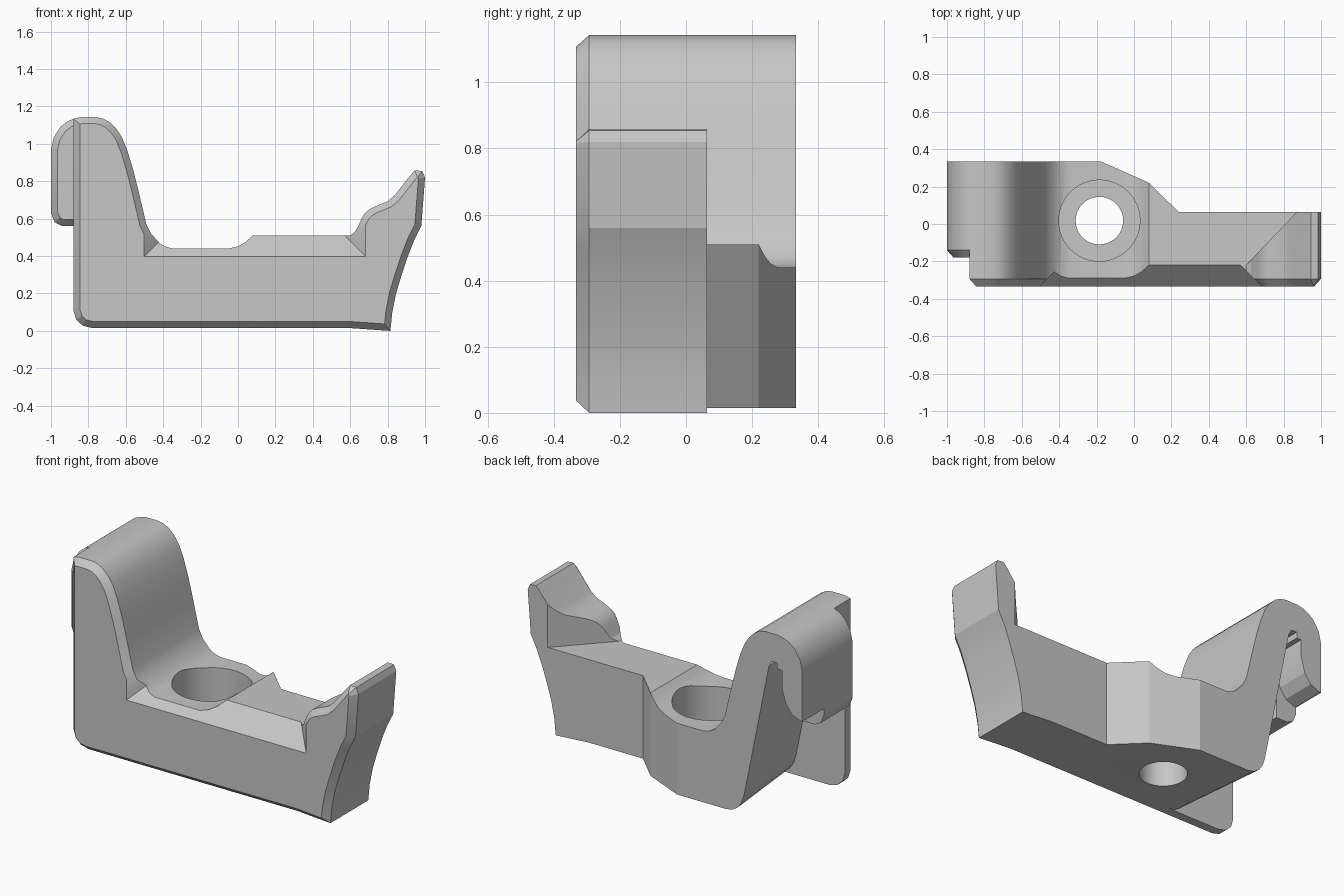
import bpy, bmesh, math

if "Cube" in bpy.data.objects:
    bpy.data.objects.remove(bpy.data.objects["Cube"], do_unlink=True)

grey = bpy.data.materials.new("plain grey")
grey.use_nodes = True
colour = (0.57, 0.57, 0.57, 1)
grey.diffuse_color = colour
grey.node_tree.nodes["Principled BSDF"].inputs["Base Color"].default_value = colour


def loft(name, loops):
    """Closed solid through matching loops of points."""
    bm = bmesh.new()
    rings = [[bm.verts.new(p) for p in loop] for loop in loops]
    n = len(rings[0])
    for a, b in zip(rings, rings[1:]):
        for i in range(n):
            j = (i + 1) % n
            bm.faces.new((a[i], a[j], b[j], b[i]))
    bm.faces.new(rings[0])
    bm.faces.new(rings[-1])
    bmesh.ops.recalc_face_normals(bm, faces=bm.faces)
    mesh = bpy.data.meshes.new(name)
    bm.to_mesh(mesh)
    bm.free()
    mesh.materials.append(grey)
    ob = bpy.data.objects.new(name, mesh)
    bpy.context.collection.objects.link(ob)
    return ob


def inset(pts, d):
    """Move a clockwise outline inwards by d."""
    out = []
    for i, (x, z) in enumerate(pts):
        px, pz = pts[i - 1]
        nx, nz = pts[(i + 1) % len(pts)]
        l1, l2 = math.hypot(x - px, z - pz), math.hypot(nx - x, nz - z)
        ax, az = (z - pz) / l1, (px - x) / l1
        bx, bz = (nz - z) / l2, (x - nx) / l2
        k = d / max(0.4, 1 + ax * bx + az * bz)
        out.append((x + k * (ax + bx), z + k * (az + bz)))
    return out


def side_loft(name, rings):
    """Loft x-z outlines placed along y."""
    return loft(name, [[(x, y, z) for x, z in pts] for pts, y in rings])


def chamfered(name, pts, front, back, edge=0.04):
    """Extrude an x-z outline along y with a chamfered front rim."""
    return side_loft(name, [(inset(pts, 0.035), front), (pts, front + edge), (pts, back)])


def plan_prism(name, pts, z0, z1):
    return loft(name, [[(x, y, z) for x, y in pts] for z in (z0, z1)])


def circle(cx, cy, r, n=48):
    return [(cx + r * math.cos(math.tau * i / n), cy + r * math.sin(math.tau * i / n))
            for i in range(n)]


# Shared outline pieces, running clockwise
arm = [(-.88, 1.134), (-.84, 1.143), (-.76, 1.143), (-.72, 1.135), (-.685, 1.115),
       (-.65, 1.08), (-.62, 1.035), (-.59, .96), (-.56, .86), (-.53, .74),
       (-.49, .57), (-.465, .52), (-.42, .47), (-.39, .451), (-.35, .44)]
floor = [(-.05, .44), (0, .452), (.04, .475), (.08, .51), (.6, .51)]
jaw = [(.625, .53), (.645, .565), (.66, .6), (.675, .625), (.695, .645), (.725, .662),
       (.80, .693), (.835, .722), (.92, .83), (.945, .858), (.985, .855), (1, .82),
       (.98, .56), (.94, .48), (.905, .39), (.875, .3), (.845, .2), (.825, .1),
       (.815, 0), (.6, .015)]
shared = arm + floor + jaw

# Thin front plate
plate = chamfered("front_plate", shared + [
    (-.78, .015), (-.83, .028), (-.865, .06), (-.88, .11)], -.333, -.24)

# Thick body with the arm; the slot wall slants towards the plate
wall = [(-.5, .015), (-.54, .023), (-.575, .045), (-.6, .08), (-.615, .125),
        (-.625, .17), (-.78, .94)]
slot_top = [(-.80, .975), (-.85, .975), (-.87, .94), (-.88, .93)]
body = side_loft("body", [
    (shared + [(x + .06, z) for x, z in wall] + slot_top, -.245),
    (shared + wall + slot_top, .333)])

# Hook leg hanging from the arm top
hook = chamfered("hook_leg", [
    (-.835, .56), (-.94, .56), (-.98, .58), (-1, .63), (-1, .97), (-.985, 1.035),
    (-.95, 1.09), (-.915, 1.118), (-.88, 1.134), (-.84, 1.143), (-.835, 1.1)],
    -.18, .333)

# Cutters
ledge = [(-.57, -.4, .33), (.75, -.4, .33), (.5, -.15, .58), (-.32, -.15, .58)]
slot = [(-.865, .5), (-.865, .94), (-.8, .94), (-.8, .5)]
leg_end = [(-1.1, .4), (-1.1, .665), (-.99, .67), (-.93, .695), (-.89, .75),
           (-.865, .84), (-.78, .84), (-.78, .4)]
cutters = {
    "ledge_cut": loft("ledge_cut", [ledge, [(x, y, 1) for x, y, z in ledge]]),
    "jaw_cut": plan_prism("jaw_cut", [(.56, -.262), (.91, .107), (.5, .107),
                                      (.5, -.262)], .51, 1.1),
    "back_cut": plan_prism("back_cut", [(-.397, .433), (.08, .22), (.24, .063),
                                        (1.2, .063), (1.2, .6), (-.397, .6)], -.1, 1.2),
    "bolt_hole": plan_prism("bolt_hole", circle(-.185, .018, .127), -.1, .3),
    "counterbore": plan_prism("counterbore", circle(-.185, .018, .217), .19, .8),
    "slot_cut": side_loft("slot_cut", [(slot, -.1), (slot, .5)]),
    "leg_cut": side_loft("leg_cut", [(leg_end, .13), (leg_end, .5)]),
}


def cut(ob, names):
    bpy.context.view_layer.objects.active = ob
    for name in names:
        mod = ob.modifiers.new(name, 'BOOLEAN')
        mod.operation = 'DIFFERENCE'
        mod.solver = 'EXACT'
        mod.object = cutters[name]
        bpy.ops.object.modifier_apply(modifier=mod.name)


cut(plate, ["ledge_cut", "jaw_cut"])
cut(body, ["ledge_cut", "back_cut", "jaw_cut", "bolt_hole", "counterbore"])
cut(hook, ["slot_cut", "leg_cut"])
for helper in cutters.values():
    bpy.data.objects.remove(helper, do_unlink=True)

# Smooth the curved walls, keep the edges sharp
bpy.ops.object.select_all(action='DESELECT')
for ob in (plate, body, hook):
    ob.select_set(True)
bpy.context.view_layer.objects.active = body
bpy.ops.object.shade_smooth_by_angle(angle=math.radians(20))
